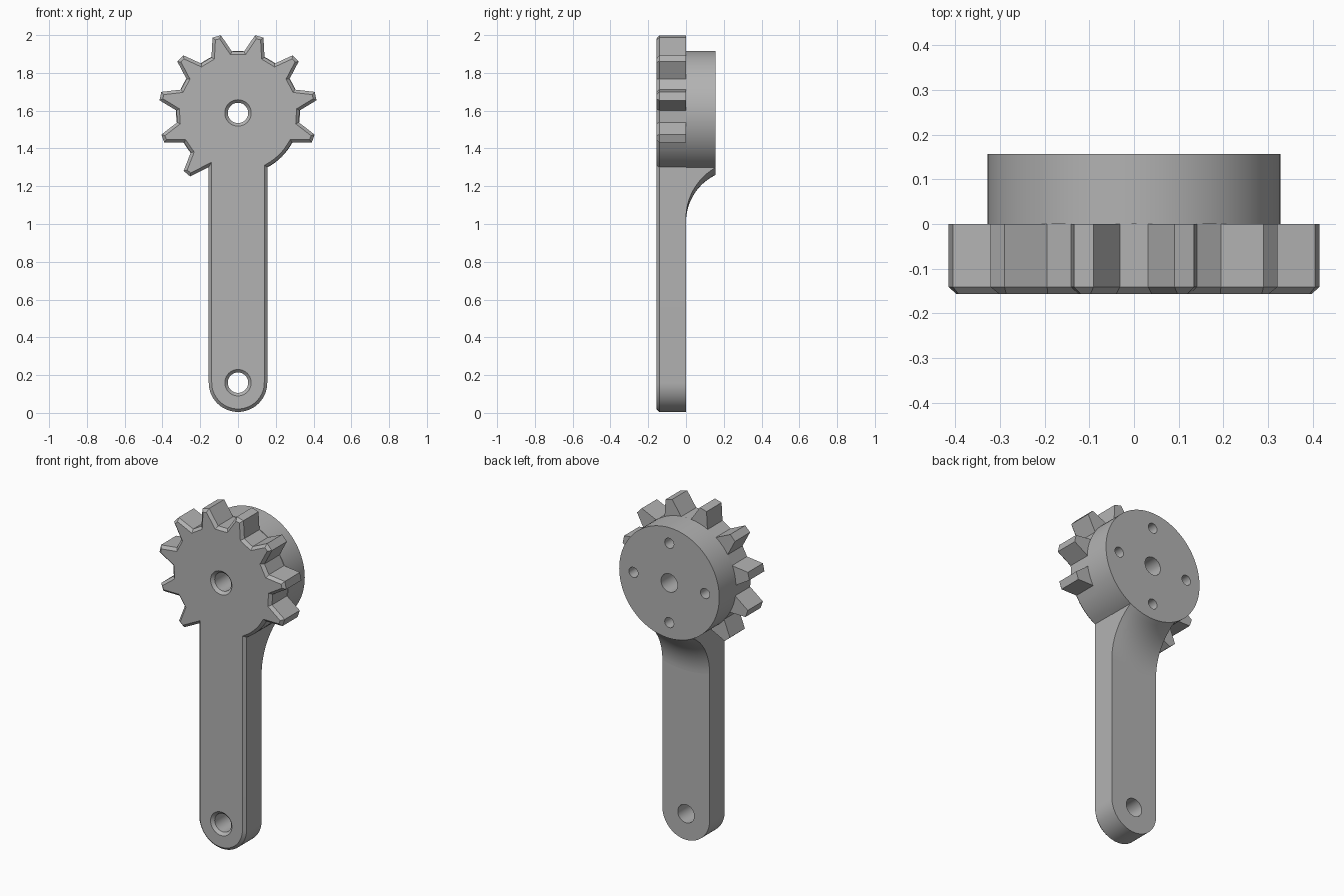
import bpy, bmesh
from math import sin, cos, sqrt, radians, pi

if "Cube" in bpy.data.objects:
    bpy.data.objects.remove(bpy.data.objects["Cube"], do_unlink=True)

AXIS_Z, LOW_Z = 1.588, 0.16          # centres of the two axle holes
ROOT, TIP, HUB = 0.326, 0.421, 0.328  # gear and hub radii
HALF, THICK, CHAMFER = 0.155, 0.157, 0.016

grey = bpy.data.materials.new("plain grey")
grey.use_nodes = True
grey.diffuse_color = (0.45, 0.45, 0.45, 1)
grey.node_tree.nodes["Principled BSDF"].inputs["Base Color"].default_value = grey.diffuse_color


def finish(name, bm):
    bmesh.ops.recalc_face_normals(bm, faces=bm.faces)
    mesh = bpy.data.meshes.new(name)
    bm.to_mesh(mesh)
    bm.free()
    mesh.materials.append(grey)
    obj = bpy.data.objects.new(name, mesh)
    bpy.context.collection.objects.link(obj)
    return obj


def polar(radius, degrees, z=AXIS_Z):
    """Point in the front plane, angle clockwise from straight up."""
    a = radians(degrees)
    return radius * sin(a), z + radius * cos(a)


def spindle(bm, x, z, profile, sides):
    """Closed solid turned around the y direction from (y, radius) pairs."""
    rings = [[bm.verts.new((x + r * cos(2 * pi * i / sides), y, z + r * sin(2 * pi * i / sides)))
              for i in range(sides)] for y, r in profile]
    for a, b in zip(rings, rings[1:]):
        for i in range(sides):
            j = (i + 1) % sides
            bm.faces.new((a[i], a[j], b[j], b[i]))
    bm.faces.new(rings[0])
    bm.faces.new(rings[-1])


# Outline of the lever with its partial ring of teeth
outline = [polar(HALF, 270 - 180 * i / 32, LOW_Z) for i in range(33)]
drop = AXIS_Z - sqrt(ROOT ** 2 - HALF ** 2)
outline.append((HALF, drop))
outline += [polar(ROOT, a) for a in (146, 141, 136, 131, 126)]
pitch = 31.1
for k in range(9):
    mid = pitch * (3.5 - k)
    outline += [polar(ROOT, mid + 10), polar(TIP, mid + 3.1), polar(TIP, mid - 3.1)]
    if k < 8:
        outline.append(polar(ROOT, mid - 10))
outline.append((-HALF, drop))

# Lever plate, chamfered around its front edge
bm = bmesh.new()
front = bm.faces.new([bm.verts.new((x, -THICK, z)) for x, z in outline])
back = bm.faces.new([bm.verts.new((x, 0, z)) for x, z in outline])
bm.verts.ensure_lookup_table()
n = len(outline)
for i in range(n):
    j = (i + 1) % n
    bm.faces.new((bm.verts[i], bm.verts[j], bm.verts[n + j], bm.verts[n + i]))
bmesh.ops.recalc_face_normals(bm, faces=bm.faces)
bmesh.ops.bevel(bm, geom=list(front.edges), offset=CHAMFER, offset_type='OFFSET',
                segments=1, affect='EDGES', clamp_overlap=False)
lever = finish("toothed_lever", bm)

# Round hub behind the gear
bm = bmesh.new()
spindle(bm, 0, AXIS_Z, [(0, HUB), (THICK, HUB)], 96)
hub = finish("hub", bm)

# Concave web that blends the lever into the hub
bm = bmesh.new()
bend, steps, columns = 0.277, 16, 12
section = []
for i in range(steps + 1):
    rise = 0.25 * i / steps
    section.append((bend - sqrt(bend ** 2 - rise ** 2), HUB + 0.25 - rise))
section[-1] = (THICK, HUB)
section += [(THICK - 0.01, HUB - 0.02), (0, HUB - 0.02)]
cols = []
for c in range(columns + 1):
    x = HALF * (2 * c / columns - 1)
    cols.append([bm.verts.new((x, y, AXIS_Z - sqrt(r * r - x * x))) for y, r in section])
for a, b in zip(cols, cols[1:]):
    for i in range(len(section)):
        j = (i + 1) % len(section)
        bm.faces.new((a[i], a[j], b[j], b[i]))
bm.faces.new(cols[0])
bm.faces.new(cols[-1])
web = finish("hub_web", bm)

# Axle holes flared at the front, and four blind screw holes at the back
bm = bmesh.new()
bore = 0.054
for z in (AXIS_Z, LOW_Z):
    spindle(bm, 0, z, [(-THICK - 0.02, bore + CHAMFER + 0.02),
                       (-THICK + CHAMFER, bore), (0.2, bore)], 40)
for k in range(4):
    x, z = polar(0.235, 90 * k)
    spindle(bm, x, z, [(0.02, 0.03), (0.2, 0.03)], 24)
cutter = finish("hole_cutter", bm)
cutter.hide_render = True

for obj in (lever, hub):
    mod = obj.modifiers.new("holes", 'BOOLEAN')
    mod.operation, mod.solver, mod.object = 'DIFFERENCE', 'EXACT', cutter
    bpy.context.view_layer.objects.active = obj
    bpy.ops.object.modifier_apply(modifier=mod.name)
bpy.data.objects.remove(cutter, do_unlink=True)

# Smooth the round surfaces, keep the edges crisp
for obj in (lever, hub, web):
    bpy.ops.object.select_all(action='DESELECT')
    obj.select_set(True)
    bpy.context.view_layer.objects.active = obj
    bpy.ops.object.shade_smooth_by_angle(angle=radians(25))
